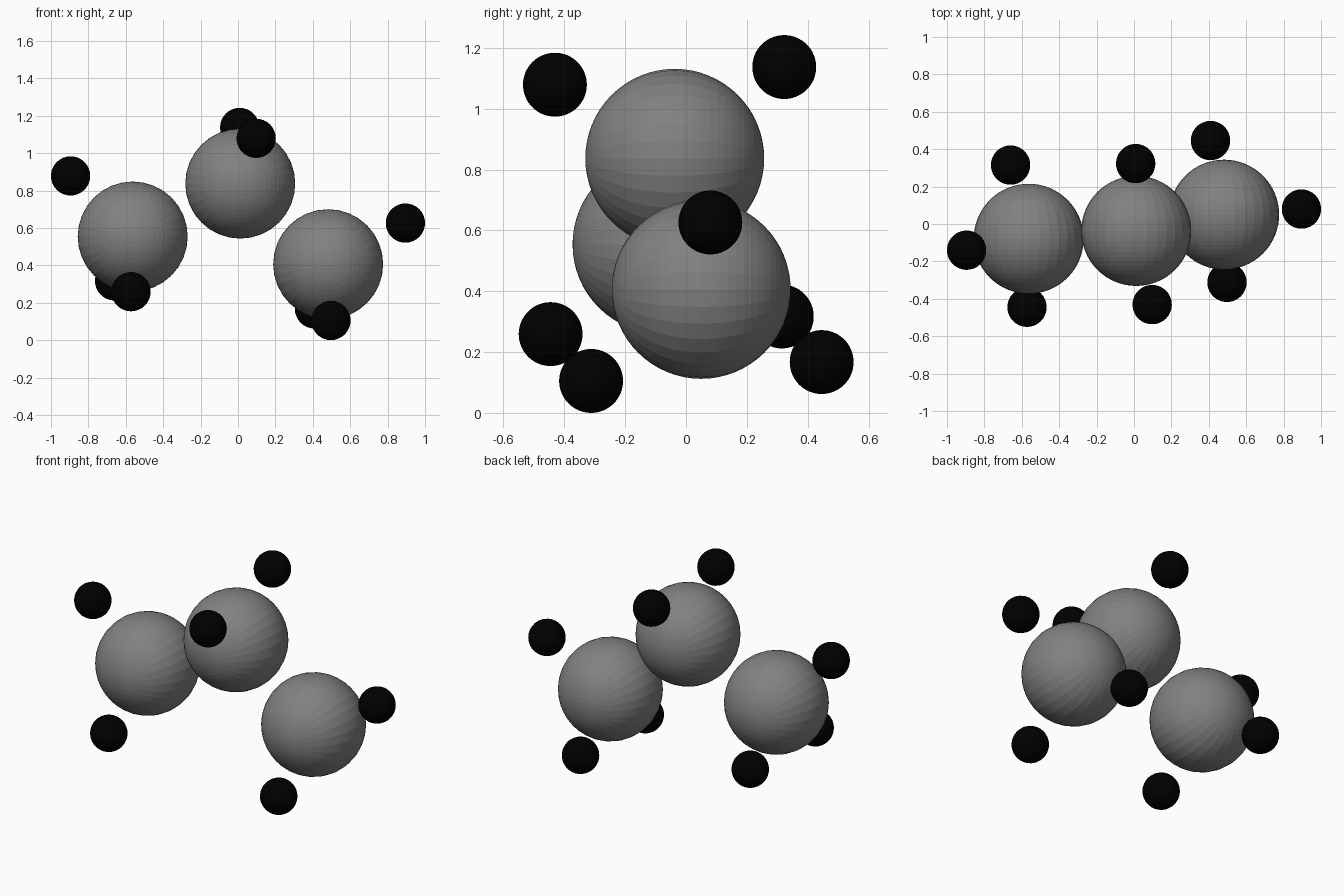
import bpy, bmesh, math
from mathutils import Matrix

if "Cube" in bpy.data.objects:
    bpy.data.objects.remove(bpy.data.objects["Cube"])


def paint(name, value):
    mat = bpy.data.materials.new(name)
    mat.diffuse_color = (value, value, value, 1)
    mat.use_nodes = True
    mat.node_tree.nodes["Principled BSDF"].inputs["Base Color"].default_value = mat.diffuse_color
    return mat


black = paint("black", 0.0)
grey = paint("dark_grey", 0.22)


def ball(name, centre, radius, material):
    """Faceted sphere with its poles on the front-back axis."""
    bm = bmesh.new()
    bmesh.ops.create_uvsphere(bm, u_segments=32, v_segments=32, radius=radius,
                              matrix=Matrix.Rotation(math.pi / 2, 4, 'X'))
    mesh = bpy.data.meshes.new(name)
    bm.to_mesh(mesh)
    bm.free()
    mesh.materials.append(material)
    obj = bpy.data.objects.new(name, mesh)
    obj.location = centre
    bpy.context.collection.objects.link(obj)


# Three large grey atoms in a bent chain
large = {
    "left": (-0.563, -0.079, 0.554),
    "middle": (0.012, -0.037, 0.837),
    "right": (0.482, 0.05, 0.406),
}
for side, centre in large.items():
    ball("large_atom_" + side, centre, 0.294, grey)

# Eight small black atoms around them
small = {
    "left_outer": (-0.895, -0.14, 0.878),
    "left_front": (-0.572, -0.445, 0.259),
    "left_back": (-0.66, 0.315, 0.317),
    "middle_front": (0.097, -0.431, 1.079),
    "middle_back": (0.009, 0.323, 1.137),
    "right_outer": (0.895, 0.08, 0.626),
    "right_front": (0.497, -0.312, 0.105),
    "right_back": (0.409, 0.446, 0.167),
}
for side, centre in small.items():
    ball("small_atom_" + side, centre, 0.105, black)
